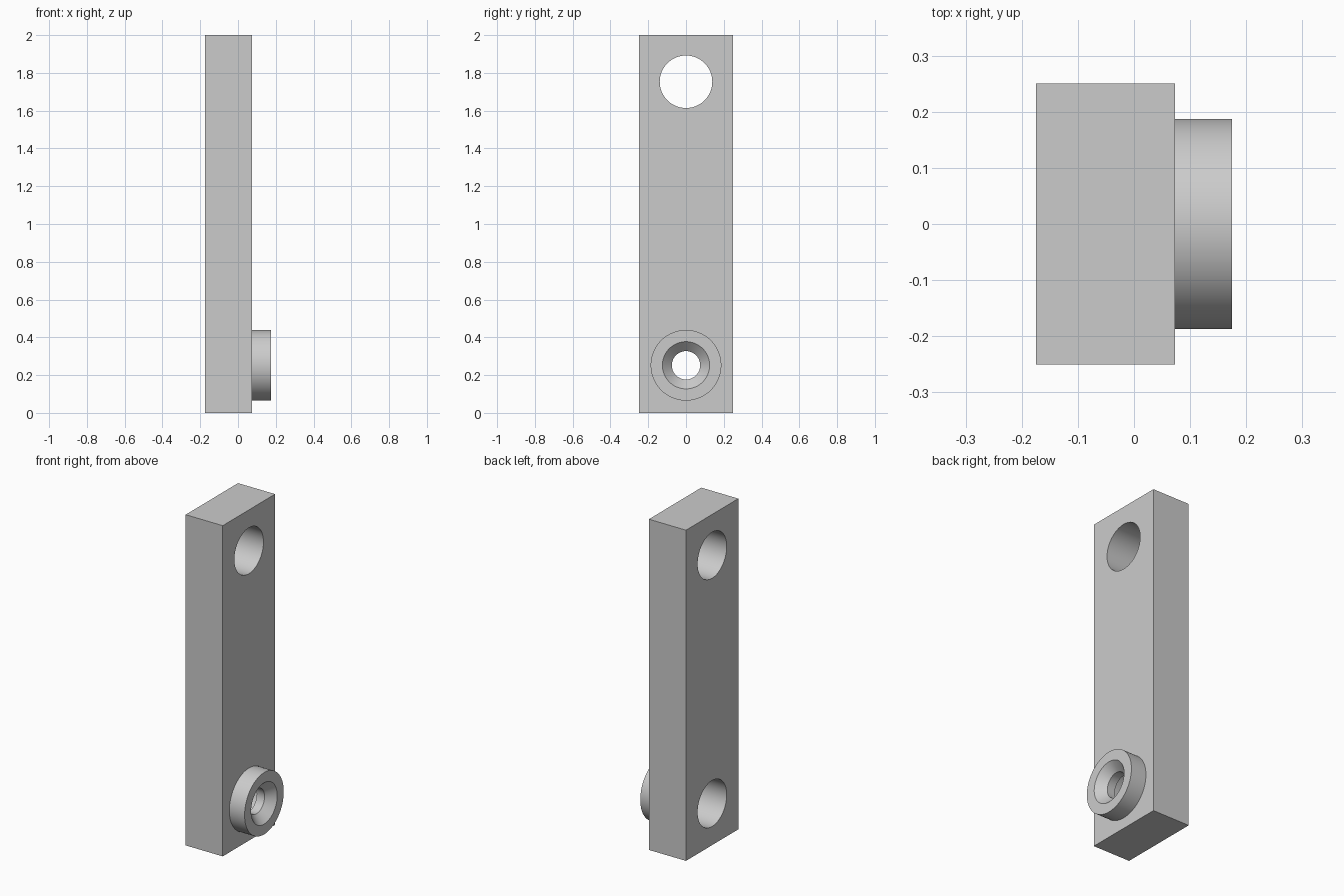
import bpy, bmesh, math

if "Cube" in bpy.data.objects:
    bpy.data.objects.remove(bpy.data.objects["Cube"])

SEG = 96
BACK, FACE, TIP = -0.175, 0.073, 0.175   # x of bar back, bar face, boss tip
LOW, HIGH = 0.252, 1.753                 # heights of the two hole axes
BORE = 0.139


def finish(name, bm):
    bmesh.ops.recalc_face_normals(bm, faces=bm.faces)
    mesh = bpy.data.meshes.new(name)
    bm.to_mesh(mesh)
    bm.free()
    obj = bpy.data.objects.new(name, mesh)
    bpy.context.collection.objects.link(obj)
    return obj


def turned(name, profile, z):
    """Closed solid turned about an x-parallel axis; profile holds (x, radius)."""
    bm = bmesh.new()
    rings = []
    for x, r in profile:
        rings.append([bm.verts.new((x, r * math.cos(2 * math.pi * i / SEG),
                                    z + r * math.sin(2 * math.pi * i / SEG)))
                      for i in range(SEG)])
    for a, b in zip(rings, rings[1:]):
        for i in range(SEG):
            j = (i + 1) % SEG
            bm.faces.new((a[i], a[j], b[j], b[i]))
    bm.faces.new(rings[0])
    bm.faces.new(rings[-1])
    return finish(name, bm)


def combine(target, tool, operation):
    mod = target.modifiers.new(operation.lower(), 'BOOLEAN')
    mod.object, mod.operation, mod.solver = tool, operation, 'EXACT'
    bpy.context.view_layer.objects.active = target
    bpy.ops.object.modifier_apply(modifier=mod.name)
    bpy.data.objects.remove(tool)


# Rectangular bar
bm = bmesh.new()
bmesh.ops.create_cube(bm, size=1)
for v in bm.verts:
    v.co = (FACE if v.co.x > 0 else BACK, v.co.y * 0.5, (v.co.z + 0.5) * 2)
link = finish("link_bar", bm)

# Round boss near the lower end
combine(link, turned("boss", [(-0.05, 0.187), (TIP, 0.187)], LOW), 'UNION')

# Plain upper bore
combine(link, turned("upper_bore", [(-0.4, BORE), (0.4, BORE)], HIGH), 'DIFFERENCE')

# Lower bore: wide from the back, narrow through the boss, countersunk at the tip
combine(link, turned("lower_bore", [(-0.4, BORE), (FACE, BORE), (FACE, 0.075),
                                    (TIP - 0.05, 0.075), (TIP + 0.05, 0.175)], LOW),
        'DIFFERENCE')

# Plain grey finish
grey = bpy.data.materials.new("grey")
grey.diffuse_color = (0.6, 0.6, 0.6, 1)
grey.use_nodes = True
grey.node_tree.nodes["Principled BSDF"].inputs["Base Color"].default_value = grey.diffuse_color
link.data.materials.clear()
link.data.materials.append(grey)
for p in link.data.polygons:
    p.material_index = 0

bpy.ops.object.select_all(action='DESELECT')
link.select_set(True)
bpy.context.view_layer.objects.active = link
bpy.ops.object.shade_smooth_by_angle(angle=math.radians(30))
